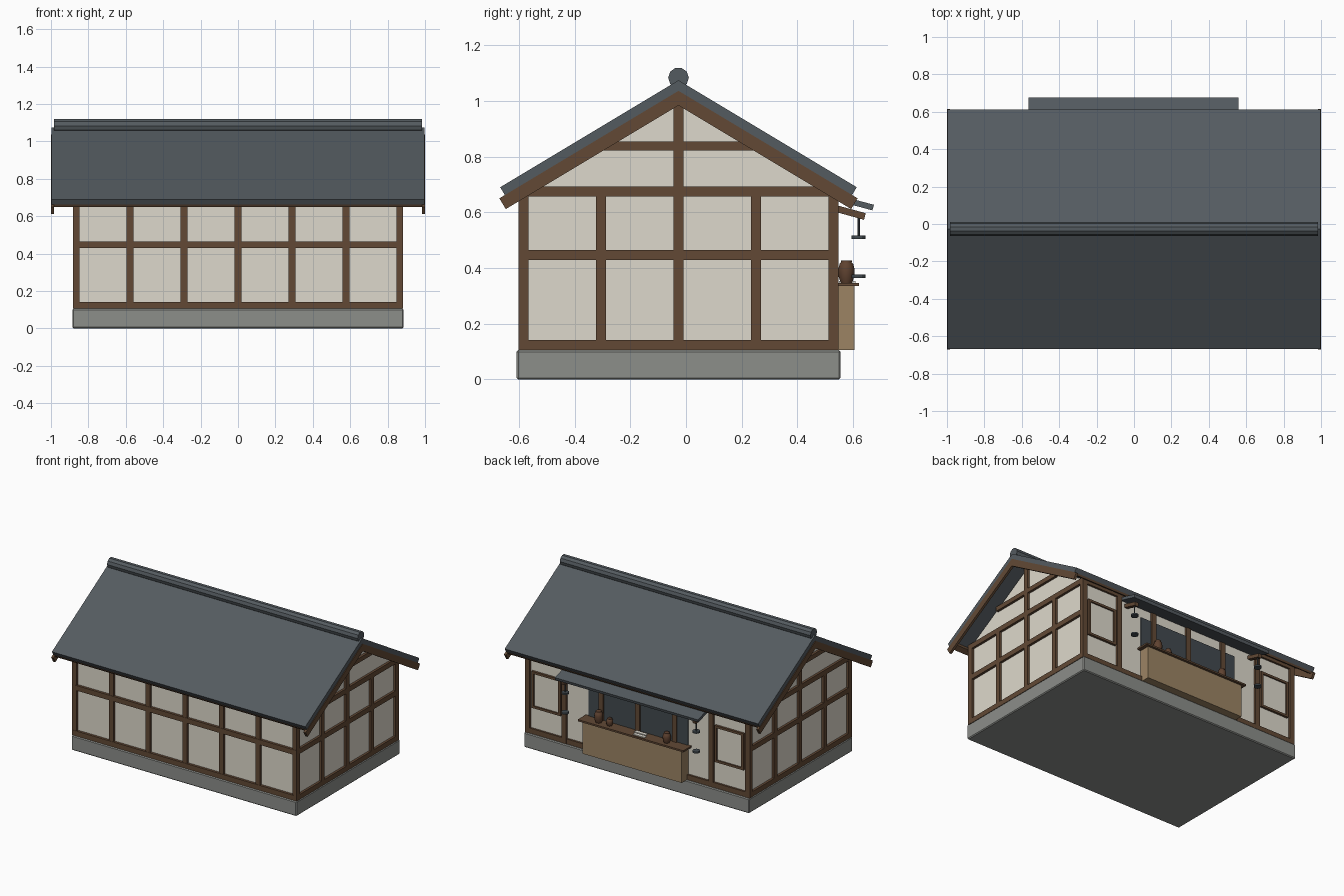
import bpy, bmesh, math
from mathutils import Matrix, Vector

old = bpy.data.objects.get("Cube")
if old:
    bpy.data.objects.remove(old, do_unlink=True)


def material(name, r, g, b):
    """Flat material from display values 0-255, stored as linear."""
    lin = [((c / 255 + 0.055) / 1.055) ** 2.4 for c in (r, g, b)] + [1.0]
    m = bpy.data.materials.new(name)
    m.use_nodes = True
    m.diffuse_color = lin
    bsdf = m.node_tree.nodes["Principled BSDF"]
    bsdf.inputs["Base Color"].default_value = lin
    bsdf.inputs["Roughness"].default_value = 0.9
    return m


plaster = material("cream plaster", 222, 217, 204)
timber = material("brown timber", 98, 73, 53)
slate = material("slate roof", 84, 91, 96)
stone = material("grey stone", 140, 142, 138)
tan = material("tan wood", 156, 132, 100)
dark = material("dark opening", 66, 74, 79)
clay = material("brown clay", 95, 66, 48)
paper = material("pale paper", 235, 231, 220)

MID = -0.027            # ridge line in y
BACK, FRONT = 0.53, -0.584
SLOPE = 0.6             # roof rise per unit of depth


def finish(name, bm, mat):
    bmesh.ops.recalc_face_normals(bm, faces=bm.faces)
    me = bpy.data.meshes.new(name)
    bm.to_mesh(me)
    bm.free()
    me.materials.append(mat)
    ob = bpy.data.objects.new(name, me)
    bpy.context.collection.objects.link(ob)
    return ob


def box(name, x, y, z, mat):
    """Box from (low, high) ranges."""
    bm = bmesh.new()
    size = Matrix.Diagonal((x[1] - x[0], y[1] - y[0], z[1] - z[0], 1))
    centre = Matrix.Translation(Vector((sum(x), sum(y), sum(z))) / 2)
    bmesh.ops.create_cube(bm, size=1, matrix=centre @ size)
    return finish(name, bm, mat)


def prism(name, outline, x, mat):
    """Outline in (y, z) extruded along x."""
    bm = bmesh.new()
    face = bm.faces.new([bm.verts.new((x[0], y, z)) for y, z in outline])
    out = bmesh.ops.extrude_face_region(bm, geom=[face])
    verts = [v for v in out["geom"] if isinstance(v, bmesh.types.BMVert)]
    bmesh.ops.translate(bm, verts=verts, vec=(x[1] - x[0], 0, 0))
    return finish(name, bm, mat)


def turned(name, x, y, profile, mat, sides=12):
    """Profile of (radius, z) spun round a vertical axis."""
    bm = bmesh.new()
    rings = [[bm.verts.new((x + r * math.cos(math.tau * i / sides),
                            y + r * math.sin(math.tau * i / sides), z))
              for i in range(sides)] for r, z in profile]
    for a, b in zip(rings, rings[1:]):
        for i in range(sides):
            j = (i + 1) % sides
            bm.faces.new((a[i], a[j], b[j], b[i]))
    bm.faces.new(rings[0])
    bm.faces.new(rings[-1])
    return finish(name, bm, mat)


def around(c, half):
    return (c - half, c + half)


def roof_band(name, top, thick, d0, d1, x, mat):
    """Sloped band under the roof line on both sides of the ridge."""
    n = 1 / math.hypot(1, SLOPE)
    dy, dz = -thick * SLOPE * n, -thick * n
    for side, label in ((-1, "front"), (1, "back")):
        inner = top - SLOPE * d0
        outer = top - SLOPE * d1
        drop = thick / n
        pts = [(d0, inner), (d1, outer), (d1 + dy, outer + dz), (d0, inner - drop)]
        prism(f"{label}_{name}", [(MID + side * d, z) for d, z in pts], x, mat)


# Foundation and plaster body
base = box("foundation", (-0.885, 0.885), (-0.608, 0.555), (0, 0.105), stone)
bevel = base.modifiers.new("soft_edges", "BEVEL")
bevel.width = 0.006
bevel.segments = 1
prism("plaster_walls", [(FRONT, 0.1), (BACK, 0.1), (BACK, 0.69),
                        (MID, 1.02), (FRONT, 0.69)], (-0.865, 0.865), plaster)

# Timber posts and rails on the two long walls
W = 0.018
for i in range(7):
    x = (i - 3) * 0.2885
    for y, label in ((FRONT, "front"), (BACK, "back")):
        box(f"{label}_post", around(x, W), around(y, 0.016), (0.105, 0.69), timber)
for z in (0.123, 0.447, 0.675):
    box("front_rail", (-0.88, 0.88), around(FRONT, 0.018), around(z, W), timber)
for z in (0.123, 0.675):
    box("back_rail", (-0.88, 0.88), around(BACK, 0.014), around(z, W), timber)

# Timber frame on the gable walls
for side in (-1, 1):
    x = around(side * 0.866, 0.016)
    for i in range(5):
        y = MID + (i - 2) * 0.278
        box("gable_post", x, around(y, W), (0.105, 0.69), timber)
    box("king_post", x, around(MID, W), (0.69, 1.01), timber)
    for z in (0.123, 0.447, 0.675):
        box("gable_rail", x, (FRONT - W, BACK + 0.015), around(z, W), timber)
    box("collar_beam", x, around(MID, 0.295), around(0.838, 0.016), timber)

# Roof slabs, barge boards, eave boards and ridge
roof_band("roof_slab", 1.074, 0.033, 0, 0.64, (-0.996, 0.996), slate)
for side in (-1, 1):
    roof_band("barge_board", 1.036, 0.045, 0, 0.643,
              sorted((side * 0.983, side * 1.0)), timber)
roof_band("eave_board", 1.036, 0.014, 0.585, 0.625, (-0.983, 0.983), timber)
prism("ridge_cap", [(MID + 0.037 * math.cos(math.tau * i / 10),
                     1.083 + 0.037 * math.sin(math.tau * (i + 0.0) / 10))
                    for i in range(10)], (-0.985, 0.985), slate)

# Framed windows on the back wall
for side in (-1, 1):
    cx = side * 0.72
    box("window_pane", around(cx, 0.1), (BACK, 0.536), (0.3, 0.54), plaster)
    for s in (-1, 1):
        box("window_jamb", around(cx + s * 0.105, 0.009), (BACK, 0.546), (0.29, 0.55), timber)
    for z in (0.298, 0.542):
        box("window_bar", around(cx, 0.105), (BACK, 0.546), around(z, 0.008), timber)

# Serving opening and counter
box("serving_opening", (-0.39, 0.39), (BACK, 0.537), (0.34, 0.58), dark)
box("counter", (-0.39, 0.39), (BACK, 0.605), (0.105, 0.335), tan)
box("counter_top", (-0.415, 0.415), (BACK, 0.622), (0.335, 0.347), timber)

# Awning with brackets and hanging lamp caps
prism("awning", [(0.535, 0.664), (0.675, 0.627), (0.669, 0.607), (0.535, 0.643)],
      (-0.565, 0.56), slate)
for side in (-1, 1):
    x = side * 0.515
    prism("awning_bracket", [(0.535, 0.627), (0.645, 0.597), (0.639, 0.573),
                             (0.535, 0.602)], around(x, 0.014), timber)
    turned("lamp_rod", x, 0.62, [(0.004, 0.51), (0.004, 0.59)], dark, 8)
    for z in (0.505, 0.365):
        turned("lamp_cap", x, 0.62, [(0.025, z), (0.025, z + 0.011)], dark)

# Pots and papers on the counter
for x, r, h in ((0.283, 0.029, 0.08), (0.197, 0.023, 0.05), (-0.252, 0.027, 0.07)):
    shape = ((0.7, 0), (0.95, 0.25), (1, 0.6), (0.85, 0.85), (0.65, 0.92), (0.7, 1))
    pot = turned("clay_pot", x, 0.576, [(r * a, 0.347 + h * b) for a, b in shape], clay)
    for p in pot.data.polygons:
        p.use_smooth = len(p.vertices) == 4
for i in range(2):
    box("paper_sheet", around(-0.04 - 0.015 * i, 0.045),
        around(0.562 + 0.035 * i, 0.012), (0.347, 0.353), paper)
